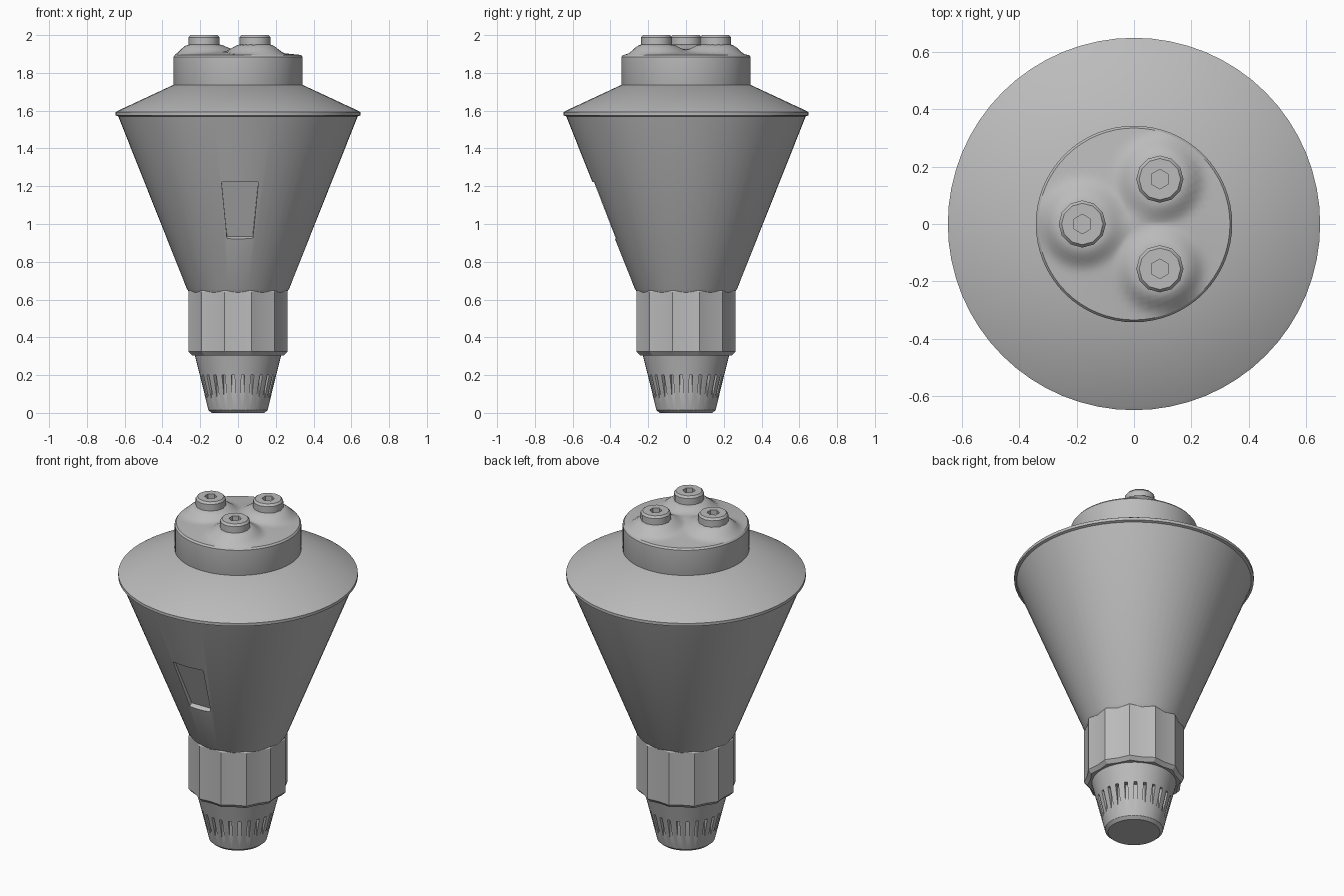
import bpy, bmesh, math
from math import sin, cos, pi, tau, hypot, radians
from mathutils import Matrix

cube = bpy.data.objects.get("Cube")
if cube:
    bpy.data.objects.remove(cube, do_unlink=True)

grey = bpy.data.materials.new("plain grey")
grey.use_nodes = True
COLOUR = (0.5, 0.5, 0.5, 1)
grey.diffuse_color = COLOUR
grey.node_tree.nodes["Principled BSDF"].inputs["Base Color"].default_value = COLOUR


def make(name, bm):
    bmesh.ops.recalc_face_normals(bm, faces=bm.faces)
    mesh = bpy.data.meshes.new(name)
    bm.to_mesh(mesh)
    bm.free()
    obj = bpy.data.objects.new(name, mesh)
    mesh.materials.append(grey)
    bpy.context.collection.objects.link(obj)
    return obj


def activate(obj):
    bpy.ops.object.select_all(action='DESELECT')
    obj.select_set(True)
    bpy.context.view_layer.objects.active = obj


def smooth(obj, angle=28):
    activate(obj)
    bpy.ops.object.shade_smooth_by_angle(angle=radians(angle))


def loft(bm, rings):
    """Skin equal-length rings of points and close both ends."""
    rows = [[bm.verts.new(p) for p in ring] for ring in rings]
    n = len(rows[0])
    for a, b in zip(rows, rows[1:]):
        for i in range(n):
            j = (i + 1) % n
            bm.faces.new((a[i], a[j], b[j], b[i]))
    bm.faces.new(rows[0])
    bm.faces.new(rows[-1])


def circle(r, z, n, x=0, y=0, turn=0):
    return [(x + r * cos(turn + tau * i / n), y + r * sin(turn + tau * i / n), z)
            for i in range(n)]


def lathe(name, profile, n=48, x=0, y=0):
    bm = bmesh.new()
    loft(bm, [circle(r, z, n, x, y) for r, z in profile])
    return make(name, bm)


def cut(obj, cutter):
    cutter.hide_render = True
    activate(obj)
    mod = obj.modifiers.new("cut", 'BOOLEAN')
    mod.operation = 'DIFFERENCE'
    mod.solver = 'EXACT'
    mod.object = cutter
    bpy.ops.object.modifier_apply(modifier=mod.name)
    bpy.data.objects.remove(cutter, do_unlink=True)


# Tapered nose with a ring of vertical slots
nose = lathe("nose", [(0.14, 0), (0.157, 0.015), (0.202, 0.2), (0.235, 0.33)])
bm = bmesh.new()
SLOTS = 24
for i in range(SLOTS):
    place = (Matrix.Rotation(tau * (i + 0.5) / SLOTS, 4, 'Z')
             @ Matrix.Translation((0.226, 0, 0.13))
             @ Matrix.Diagonal((0.11, 0.017, 0.14, 1)))
    bmesh.ops.create_cube(bm, size=1, matrix=place)
cut(nose, make("slot_cutter", bm))
smooth(nose)

# Twelve-sided grip collar with slightly hollow sides
bm = bmesh.new()


def grip(scale, z):
    return [((0.272 if i % 2 else 0.256) * scale * cos(tau * i / 24),
             (0.272 if i % 2 else 0.256) * scale * sin(tau * i / 24), z)
            for i in range(24)]


loft(bm, [grip(0.93, 0.305), grip(1, 0.325), grip(1, 0.64), grip(0.95, 0.66)])
smooth(make("grip_collar", bm), 15)

# Flared body, rim and sloping shoulder
body = lathe("flared_body", [(0.255, 0.635), (0.27, 0.655), (0.634, 1.57),
                             (0.648, 1.575), (0.648, 1.592), (0.635, 1.6),
                             (0.345, 1.735)], 64)

# Tapered recess in the front of the body
bm = bmesh.new()


def slab(y_top, y_low, z_low, w_top, w_low):
    return [(0.01 - w_low, y_low, z_low), (0.01 + w_low, y_low, z_low),
            (0.01 + w_top, y_top, 1.223), (0.01 - w_top, y_top, 1.223)]


loft(bm, [slab(-0.62, -0.53, 0.83, 0.1, 0.078),
          slab(-0.472, -0.352, 0.935, 0.097, 0.068)])
cut(body, make("recess_cutter", bm))
smooth(body)

# Round cap
cap = lathe("cap", [(0.335, 1.71), (0.342, 1.73), (0.342, 1.885), (0.334, 1.895)], 64)
smooth(cap)

# Crown with a soft mound under each bolt
BOLTS = [(-0.18, 0), (0.09, 0.156), (0.09, -0.156)]


def crown_height(x, y):
    base = 1.895 + 0.033 * (1 - hypot(x, y) / 0.334)
    d = min(hypot(x - bx, y - by) for bx, by in BOLTS)
    t = min(max((d - 0.08) / 0.085, 0), 1)
    return base + (1.95 - base) * (1 - t * t * (3 - 2 * t))


bm = bmesh.new()
RINGS = 18
grid = [circle(0.334 * k / RINGS, 0, 64) for k in range(RINGS, 0, -1)]
tops = [[(x, y, crown_height(x, y) if k else 1.895) for x, y, _ in ring]
        for k, ring in enumerate(grid)]
loft(bm, tops)
smooth(make("crown", bm), 60)

# Three socket-head bolts
for k, (bx, by) in enumerate(BOLTS):
    bolt = lathe(f"bolt_{k + 1}", [(0.082, 1.93), (0.082, 1.988), (0.072, 2.0)], 12, bx, by)
    bm = bmesh.new()
    loft(bm, [circle(0.034, z, 6, bx, by, pi / 6) for z in (1.962, 2.03)])
    cut(bolt, make("socket_cutter", bm))
    smooth(bolt, 32)
